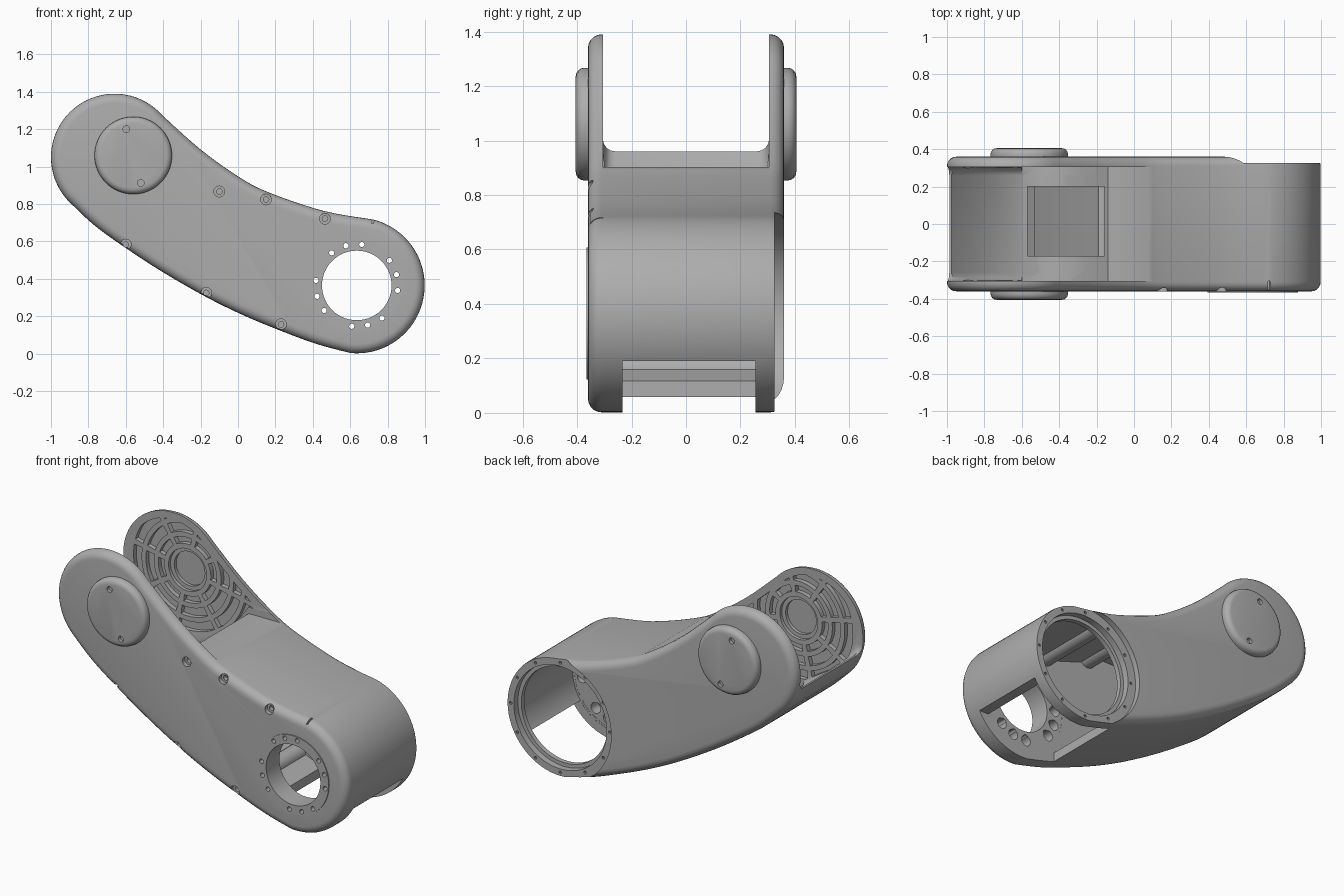
import bpy, bmesh, math
from mathutils import Vector

if "Cube" in bpy.data.objects:
    bpy.data.objects.remove(bpy.data.objects["Cube"])

GREY = (0.42, 0.42, 0.42, 1)
mat = bpy.data.materials.new("satin grey")
mat.use_nodes = True
mat.diffuse_color = GREY
mat.node_tree.nodes["Principled BSDF"].inputs["Base Color"].default_value = GREY

PIVOT = (-0.56, 1.06)
HUB = (0.635, 0.365)


def arc(c, r, a0=0, a1=360, n=48):
    """Points on an arc in the xz plane; a full circle does not repeat its start."""
    steps = n if abs(a1 - a0) >= 360 else n - 1
    angles = [math.radians(a0 + (a1 - a0) * i / steps) for i in range(n)]
    return [(c[0] + r * math.cos(a), c[1] + r * math.sin(a)) for a in angles]


def spline(pts, n=5):
    """Smooth curve through the inner points."""
    out = []
    for p0, p1, p2, p3 in zip(pts, pts[1:], pts[2:], pts[3:]):
        a, b, c, d = map(Vector, (p0, p1, p2, p3))
        for i in range(n):
            t = i / n
            out.append(tuple(0.5 * (2 * b + (c - a) * t + (2 * a - 5 * b + 4 * c - d) * t * t
                                    + (3 * b - a - 3 * c + d) * t ** 3)))
    return out


def inset(pts, d):
    """Offset a counter-clockwise outline inward."""
    out = []
    for i, p in enumerate(pts):
        t = (Vector(pts[(i + 1) % len(pts)]) - Vector(pts[i - 1])).normalized()
        out.append((p[0] - t.y * d, p[1] + t.x * d))
    return out


def prisms(name, parts, bevel=0, segments=4, ends=(-1, 1)):
    """One object made of xz outlines extruded along y; ends picks the bevelled caps."""
    bm = bmesh.new()
    for pts, y0, y1 in parts:
        lo = [bm.verts.new((x, y0, z)) for x, z in pts]
        hi = [bm.verts.new((x, y1, z)) for x, z in pts]
        bm.faces.new(lo)
        bm.faces.new(hi[::-1])
        for i in range(len(pts)):
            j = (i + 1) % len(pts)
            bm.faces.new((lo[j], lo[i], hi[i], hi[j]))
    bmesh.ops.recalc_face_normals(bm, faces=bm.faces)
    if bevel:
        mid = (parts[0][1] + parts[0][2]) / 2
        rim = [e for e in bm.edges if abs(e.verts[0].co.y - e.verts[1].co.y) < 1e-5
               and (1 if e.verts[0].co.y > mid else -1) in ends]
        bmesh.ops.bevel(bm, geom=rim, offset=bevel, segments=segments,
                        profile=0.5, affect='EDGES', clamp_overlap=True)
    me = bpy.data.meshes.new(name)
    bm.to_mesh(me)
    bm.free()
    me.materials.append(mat)
    ob = bpy.data.objects.new(name, me)
    bpy.context.collection.objects.link(ob)
    return ob


def carve(ob, cutter, op='DIFFERENCE'):
    """Apply a boolean and discard the cutter."""
    bpy.context.view_layer.objects.active = ob
    m = ob.modifiers.new("carve", 'BOOLEAN')
    m.operation, m.object, m.solver = op, cutter, 'EXACT'
    bpy.ops.object.modifier_apply(modifier=m.name)
    bpy.data.objects.remove(cutter)


def cut(ob, *parts):
    carve(ob, prisms("cutter", parts))


def rect(x0, z0, x1, z1):
    return [(x0, z0), (x1, z0), (x1, z1), (x0, z1)]


# Curved arm outline, counter-clockwise from the underside of the hub
hub_arc = arc(HUB, 0.363, -95, 76, 40)
fork_arc = arc((-0.66, 1.05), 0.34, 42, 222, 40)
top = [(0.46, 0.763), (0.17, 0.86), (0.01, 0.942), (-0.2, 1.092)]
under = [(-0.77, 0.688), (-0.6, 0.565), (-0.4, 0.435), (-0.17, 0.303), (0.03, 0.205),
         (0.23, 0.122), (0.42, 0.052)]
outline = (hub_arc
           + spline([hub_arc[-2], hub_arc[-1]] + top + [fork_arc[0], fork_arc[1]])[1:]
           + fork_arc
           + spline([fork_arc[-2], fork_arc[-1]] + under + [hub_arc[0], hub_arc[1]])[1:])
arm = prisms("arm_body", [(outline, -0.36, 0.36)], bevel=0.05, segments=5)

# Open gap between the fork cheeks: filleted at the tip, square over the inner floor
tip = [(-0.975, 0.96), (-0.88, 0.852), (-0.75, 0.742)]
bowl = [(-0.6, 0.65), (-0.5, 0.63), (-0.38, 0.665), (-0.27, 0.745), (-0.19, 0.835),
        (-0.14, 0.902)]
end = [(0.3, 0.905), (0.3, 1.6)]
gap = [(-1.3, 0.96)] + tip + bowl + end + [(-1.3, 1.6)]
carve(arm, prisms("gap", [(gap, -0.305, 0.305)], bevel=0.045))
cut(arm, (bowl + end + [(-0.6, 1.6)], -0.3045, 0.3045))

# Hollow inside following the shell, leaving the floor wall and the screw bosses
screws = [(-0.1, 0.867), (0.15, 0.825), (0.465, 0.722), (-0.6, 0.583), (-0.17, 0.325), (0.23, 0.157)]
cavity = prisms("cavity", [(inset(outline, 0.055), -0.235, 0.255)])
carve(cavity, prisms("floor_wall", [([(x + 0.035, z - 0.047) for x, z in gap], -0.5, 0.5)]))
for p in screws:
    cut(cavity, (arc(p, 0.056, n=24), -0.6, 0.6))
carve(arm, cavity)

# Floor window, hub bore and lower notch
window = [(-0.57, 0.622), (-0.4, 0.51), (-0.14, 0.4), (-0.14, 0.88), (-0.57, 0.88)]
cut(arm, (window, -0.17, 0.2))
cut(arm, (arc(HUB, 0.374, n=72), 0.325, 0.5))
cut(arm, (arc(HUB, 0.295, n=64), -0.236, 0.45))
cut(arm, (arc(HUB, 0.318, n=64), 0.285, 0.45))
cut(arm, (rect(0.4, -0.1, 1.1, 0.19), -0.234, 0.2545))

# Raised ring around the front hole, with four groups of three bolt holes
bolt_angles = [q * 90 + s * 22.3 - 7 for q in range(4) for s in range(3)]


def around(c, r, a):
    a = math.radians(a)
    return (c[0] + r * math.cos(a), c[1] + r * math.sin(a))


ring = prisms("mounting_ring", [(arc(HUB, 0.243, n=64), -0.366, -0.35)])
counterbores = [(arc(around(HUB, 0.245, a), 0.033, n=16), -0.31, -0.2) for a in bolt_angles]
cut(arm, *counterbores)
for part in (ring, arm):
    cut(part, (arc(HUB, 0.186, n=56), -0.5, 0))
    cut(part, *[(arc(around(HUB, 0.22, a), 0.014, n=14), -0.5, -0.1) for a in bolt_angles])

# Bolt holes in the rear rim
cut(arm, *[(arc(around(HUB, 0.34, a), 0.009, n=10), 0.29, 0.4) for a in range(0, 360, 30)])

# Countersunk cover screws and the small slit on the front
cut(arm, *[(arc(p, 0.029, n=20), -0.4, -0.335) for p in screws])
cut(arm, *[(arc(p, 0.015, n=12), -0.4, -0.31) for p in screws])
cut(arm, ([(0.714, 0.695), (0.724, 0.695), (0.737, 0.76), (0.724, 0.76)], -0.4, -0.305))

# Concentric pockets on the inner faces of the fork
pockets = []
for r0, r1 in ((0.16, 0.2), (0.23, 0.285), (0.315, 0.37), (0.40, 0.52)):
    for k in range(8):
        half = 22.5 - math.degrees(0.014 / r0)
        mid = k * 45 + 10
        sector = (arc(PIVOT, r0, mid - half, mid + half, 8)
                  + arc(PIVOT, r1, mid + half, mid - half, 8))
        pockets += [(sector, 0.28, 0.333), (sector, -0.333, -0.28)]
ribs = prisms("pockets", pockets)
carve(ribs, prisms("clip", [(inset(outline, 0.045), -0.4, 0.4)]), 'INTERSECT')
raised = [(x, z + 0.04) for x, z in gap]
carve(ribs, prisms("clip", [(raised, -0.41, 0.41)]), 'INTERSECT')
carve(arm, ribs)
for s in (-1, 1):
    cut(arm, (arc(PIVOT, 0.13), *sorted((0.28 * s, 0.325 * s))))
    cut(arm, (arc(PIVOT, 0.105), *sorted((0.28 * s, 0.345 * s))))

# Round pivot caps on both sides, each with two screw holes
parts = [arm, ring]
for name, s in (("front_pivot_cap", -1), ("rear_pivot_cap", 1)):
    cap = prisms(name, [(arc(PIVOT, 0.207, n=64), *sorted((0.35 * s, 0.405 * s)))],
                 bevel=0.032, segments=4, ends=(s,))
    spots = [(-0.597, 1.2), (-0.52, 0.913)]
    cut(cap, *[(arc(p, 0.018, n=16), *sorted((0.385 * s, 0.45 * s))) for p in spots])
    parts.append(cap)

# Smooth shading with crisp edges
bpy.ops.object.select_all(action='DESELECT')
for ob in parts:
    ob.select_set(True)
bpy.context.view_layer.objects.active = arm
bpy.ops.object.shade_smooth_by_angle(angle=math.radians(32))
